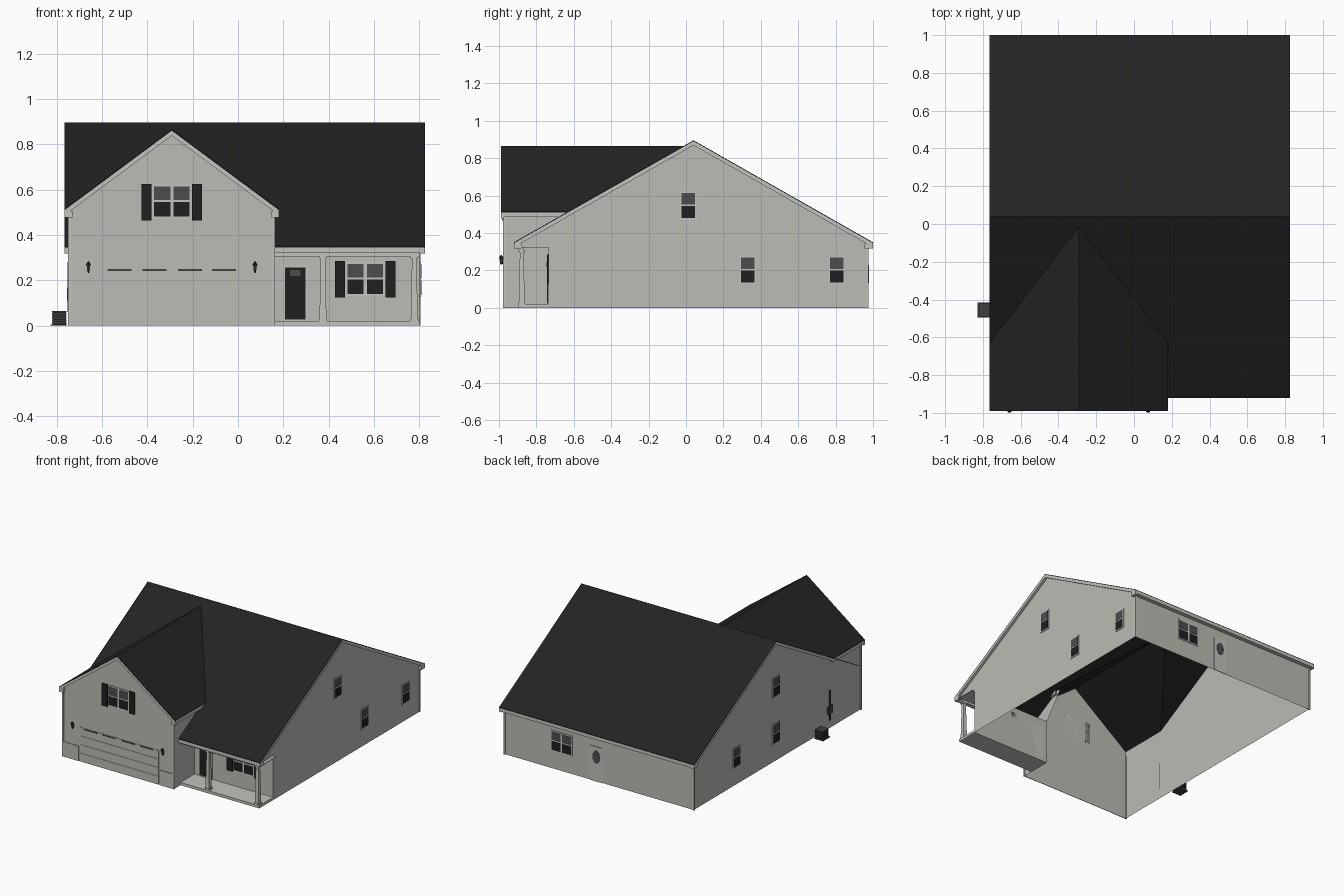
import bpy, bmesh, math
from mathutils import Vector

if "Cube" in bpy.data.objects:
    bpy.data.objects.remove(bpy.data.objects["Cube"])


def material(name, c):
    m = bpy.data.materials.new(name)
    m.diffuse_color = (*c, 1)
    m.use_nodes = True
    m.node_tree.nodes["Principled BSDF"].inputs["Base Color"].default_value = m.diffuse_color
    return m


SIDING = material("warm grey siding", (0.50, 0.50, 0.465))
TRIM = material("pale trim", (0.54, 0.54, 0.51))
ROOF = material("charcoal shingles", (0.017, 0.017, 0.017))
DARK = material("black paint", (0.014, 0.014, 0.014))
GLASS = material("grey glass", (0.075, 0.075, 0.075))
METAL = material("dark metal", (0.05, 0.05, 0.05))


def finish(name, bm, mat):
    me = bpy.data.meshes.new(name)
    bm.to_mesh(me)
    bm.free()
    me.materials.append(mat)
    ob = bpy.data.objects.new(name, me)
    bpy.context.collection.objects.link(ob)
    return ob


def sheet(name, polys, mat):
    bm = bmesh.new()
    for p in polys:
        bm.faces.new([bm.verts.new(v) for v in p])
    return finish(name, bm, mat)


def prism(name, poly, offset, mat):
    """Extrude a flat polygon along an offset."""
    bm = bmesh.new()
    f = bm.faces.new([bm.verts.new(v) for v in poly])
    r = bmesh.ops.extrude_face_region(bm, geom=[f])
    vs = [g for g in r["geom"] if isinstance(g, bmesh.types.BMVert)]
    bmesh.ops.translate(bm, verts=vs, vec=Vector(offset))
    bmesh.ops.recalc_face_normals(bm, faces=bm.faces)
    return finish(name, bm, mat)


def box(name, x, y, z, mat):
    return prism(name, [(x[0], y[0], z[0]), (x[1], y[0], z[0]),
                        (x[1], y[1], z[0]), (x[0], y[1], z[0])], (0, 0, z[1] - z[0]), mat)


def frustum(name, loc, r0, r1, h, n, mat, turn=0.0):
    bm = bmesh.new()
    bmesh.ops.create_cone(bm, cap_ends=True, segments=n, radius1=r0, radius2=r1, depth=h)
    ob = finish(name, bm, mat)
    ob.location = (loc[0], loc[1], loc[2] + h / 2)
    ob.rotation_euler.z = turn
    return ob


# Key dimensions: walls and roof lines
XL, XR, XG = -0.742, 0.802, 0.16
YF, YP, YB = -0.972, -0.735, 0.97
RX0, RX1 = -0.765, 0.825
RY, GX = 0.04, -0.2925


def main_z(y):
    return 0.896 - 0.568 * abs(y - RY)


def gar_z(x):
    return 0.865 - 0.741 * abs(x - GX)


WALLS = {"garage": ("y", YF, -1), "porch": ("y", YP, -1), "back": ("y", YB, 1),
         "right": ("x", XR, 1), "left": ("x", XL, -1)}


def plate(name, wall, u, z, d, mat):
    """Box lying on a wall: u along it, d = outward start and end."""
    axis, c, s = WALLS[wall]
    out = sorted((c + s * d[0], c + s * d[1]))
    if axis == "y":
        return box(name, u, out, z, mat)
    return box(name, out, u, z, mat)


# Walls (open shells)
E = 0.008
def mp(x, y):
    return (x, y, main_z(y) - E)
def gp(x, y):
    return (x, y, gar_z(x) - E)

sheet("right_wall", [[(XR, YB, 0), mp(XR, YB), mp(XR, RY), mp(XR, -0.895),
                      (XR, -0.895, 0.322), (XR, YP, 0.322), (XR, YP, 0)]], SIDING)
sheet("left_wall", [[(XL, YB, 0), mp(XL, YB), mp(XL, RY), mp(XL, -0.60),
                     gp(XL, -0.63), gp(XL, YF), (XL, YF, 0)]], SIDING)
sheet("back_wall", [[(XL, YB, 0), (XR, YB, 0), mp(XR, YB), mp(XL, YB)]], SIDING)
sheet("garage_front_wall", [[(XL, YF, 0), (XG, YF, 0), gp(XG, YF), gp(GX, YF), gp(XL, YF)]], SIDING)
sheet("garage_side_wall", [[(XG, YF, 0), (XG, YP, 0), (XG, YP, 0.32), (XG, -0.60, 0.50),
                            gp(XG, -0.60), gp(XG, YF)]], SIDING)
sheet("porch_wall", [[(XG, YP, 0), (XR, YP, 0), (XR, YP, 0.322), (XG, YP, 0.322)]], SIDING)

# Main roof, front slope cut along the valleys
back = [(RX0, RY), (RX1, RY), (RX1, 1.0), (RX0, 1.0)]
front = [(RX1, -0.92), (RX1, RY), (RX0, RY), (RX0, -0.63), (GX, -0.014), (0.18, -0.63),
         (XG, -0.63), (XG, -0.92)]
strip = [(RX0, -0.92), (XL, -0.92), (XL, -0.6), (RX0, -0.6)]
for n, pts in (("main_roof_back", back), ("main_roof_front", front), ("main_roof_side_strip", strip)):
    prism(n, [(x, y, main_z(y)) for x, y in pts], (0, 0, -0.005), ROOF)

# Garage roof, two slopes meeting the main roof
for side, x in (("left", RX0), ("right", 0.18)):
    pts = [(x, -0.99), (GX, -0.99), (GX, -0.014), (x, -0.63)]
    prism("garage_roof_" + side, [(a, b, gar_z(a)) for a, b in pts], (0, 0, -0.005), ROOF)
    # Rake board, frieze, fascia, soffit and cornice return of the garage gable
    s = 1 if side == "right" else -1
    wx = XG if s > 0 else XL
    lo = gar_z(x) - 0.005
    prism("garage_rake_" + side, [(x, -0.99, lo), (GX, -0.99, 0.860), (GX, -0.99, 0.838),
                                  (x, -0.99, lo - 0.022)], (0, 0.008, 0), TRIM)
    prism("garage_rake_soffit_" + side, [(x, -0.985, lo - 0.012), (GX, -0.985, 0.848),
                                         (GX, YF, 0.848), (x, YF, lo - 0.012)], (0, 0, -0.003), TRIM)
    box("garage_fascia_" + side, sorted((x, x - s * 0.007)), (-0.989, -0.62), (lo - 0.024, lo + 0.002), TRIM)
    box("garage_soffit_" + side, sorted((x, wx)), (-0.985, -0.62), (lo - 0.024, lo - 0.020), TRIM)
    box("cornice_return_" + side, sorted((x, wx - s * 0.012)), (-0.99, YF), (lo - 0.032, lo - 0.004), TRIM)

# Main eaves and rakes
lo = main_z(1.0) - 0.005
box("front_eave_fascia", (XG, RX1), (-0.92, -0.912), (0.322, lo + 0.003), TRIM)
box("porch_beam", (XG, XR), (-0.898, -0.868), (0.306, 0.335), TRIM)
box("porch_ceiling", (XG, RX1), (-0.915, YP), (0.322, 0.326), TRIM)
box("back_eave_fascia", (RX0, RX1), (0.992, 1.0), (0.322, lo + 0.003), TRIM)
box("back_eave_soffit", (RX0, RX1), (YB, 0.995), (0.322, 0.326), TRIM)
for side, x0, wall in (("right", RX1, XR), ("left", RX0, XL)):
    for end, y in (("front", -0.92 if side == "right" else -0.62), ("back", 1.0)):
        s = -1 if side == "right" else 1
        a, b = main_z(y) - 0.005, main_z(RY) - 0.005
        prism(f"main_rake_{side}_{end}", [(x0, y, a), (x0, RY, b), (x0, RY, b - 0.022), (x0, y, a - 0.022)],
              (s * 0.007, 0, 0), TRIM)
        prism(f"main_rake_soffit_{side}_{end}", [(x0, y, a - 0.012), (x0, RY, b - 0.012),
              (wall, RY, b - 0.012), (wall, y, a - 0.012)], (0, 0, -0.003), TRIM)
    box("back_eave_return_" + side, sorted((x0, wall)), (0.955, 1.0), (0.318, 0.345), TRIM)
box("front_eave_return", (XR, RX1), (-0.92, -0.88), (0.318, 0.345), TRIM)

# Corner boards
for i, (x, y, h) in enumerate(((XR, YB, 0.33), (XL, YB, 0.33), (XL, YF, 0.49), (XG, YF, 0.49))):
    box(f"corner_board_{i + 1}", (x - 0.008, x + 0.004), (y - 0.006, y + 0.006), (0, h), TRIM)

# Porch floor and tapered columns
box("porch_floor", (XG, XR), (-0.898, YP), (0, 0.02), TRIM)
for i, x in enumerate((0.375, 0.778)):
    y = -0.878
    frustum(f"porch_column_{i + 1}", (x, y, 0.02), 0.022, 0.014, 0.29, 4, TRIM, math.pi / 4)
    box(f"column_base_{i + 1}", (x - 0.018, x + 0.018), (y - 0.018, y + 0.018), (0.02, 0.032), TRIM)
    box(f"column_cap_{i + 1}", (x - 0.016, x + 0.016), (y - 0.016, y + 0.016), (0.296, 0.308), TRIM)


def window(wall, u, z, w=0.072):
    """Double-hung window: frame, grey upper pane, dark lower pane."""
    h = w / 2
    plate("window_frame", wall, (u - h - 0.007, u + h + 0.007), (z - 0.076, z + 0.076), (0, 0.005), TRIM)
    plate("window_upper_pane", wall, (u - h, u + h), (z + 0.006, z + 0.066), (0.004, 0.007), GLASS)
    plate("window_lower_pane", wall, (u - h, u + h), (z - 0.067, z - 0.003), (0.004, 0.007), DARK)


for wall, u, z in (("garage", -0.335, 0.548), ("garage", -0.249, 0.548),
                   ("porch", 0.519, 0.206), ("porch", 0.605, 0.206),
                   ("right", 0.012, 0.547), ("right", 0.33, 0.203), ("right", 0.805, 0.203),
                   ("left", 0.012, 0.547), ("left", 0.012, 0.203), ("left", 0.47, 0.203),
                   ("back", 0.290, 0.206), ("back", 0.376, 0.206)):
    window(wall, u, z)

# Shutters
for wall, u, z in (("garage", -0.292, 0.545), ("porch", 0.562, 0.205)):
    for s in (-1, 1):
        c = u + s * 0.111
        plate("shutter", wall, (c - 0.022, c + 0.022), (z - 0.081, z + 0.081), (0, 0.009), DARK)

# Front door with frame and fanlight
plate("front_door_frame", "porch", (0.197, 0.308), (0.02, 0.268), (0, 0.005), TRIM)
plate("front_door", "porch", (0.207, 0.298), (0.028, 0.257), (0.004, 0.008), DARK)
plate("front_door_fanlight", "porch", (0.23, 0.275), (0.218, 0.245), (0.007, 0.010), GLASS)

# Back door with an oval light
plate("back_door", "back", (0.0, 0.10), (0.0, 0.255), (0, 0.005), TRIM)
oval = [(0.05 + 0.03 * math.cos(t * math.tau / 12), YB + 0.004, 0.18 + 0.048 * math.sin(t * math.tau / 12))
        for t in range(12)]
prism("back_door_glass", oval, (0, 0.004, 0), GLASS)

# Garage door in panels, side wainscots and narrow lights
for r in range(4):
    plate(f"garage_door_panel_{r + 1}", "garage", (-0.605, 0.035), (r * 0.0635, r * 0.0635 + 0.061), (0, 0.003), SIDING)
for i, u in enumerate((-0.522, -0.368, -0.212, -0.062)):
    plate(f"garage_door_light_{i + 1}", "garage", (u - 0.053, u + 0.053), (0.240, 0.249), (0.002, 0.005), METAL)
for n, u in (("left", (XL, -0.615)), ("right", (0.045, XG))):
    plate("wainscot_" + n, "garage", u, (0, 0.11), (0, 0.005), SIDING)

# Wall lanterns
for i, x in enumerate((-0.66, 0.075)):
    y = -0.988
    frustum(f"lantern_glass_{i + 1}", (x, y, 0.244), 0.006, 0.010, 0.024, 6, GLASS)
    frustum(f"lantern_cap_{i + 1}", (x, y, 0.268), 0.012, 0.003, 0.014, 6, DARK)
    frustum(f"lantern_foot_{i + 1}", (x, y, 0.232), 0.003, 0.007, 0.012, 6, DARK)
    plate(f"lantern_bracket_{i + 1}", "garage", (x - 0.004, x + 0.004), (0.235, 0.262), (0, 0.012), DARK)

# Air conditioner with slats, and the power meter on the left wall
box("air_conditioner_pad", (-0.828, -0.755), (-0.495, -0.415), (0, 0.006), METAL)
box("air_conditioner_body", (-0.818, -0.760), (-0.487, -0.423), (0.006, 0.06), DARK)
for i in range(6):
    z = 0.010 + i * 0.010
    box(f"air_conditioner_slat_{i + 1}", (-0.821, -0.757), (-0.490, -0.420), (z, z + 0.005), METAL)
plate("meter_box", "left", (-0.635, -0.585), (0.11, 0.165), (0, 0.012), METAL)
plate("meter_pipe", "left", (-0.614, -0.606), (0.06, 0.28), (0, 0.010), METAL)
